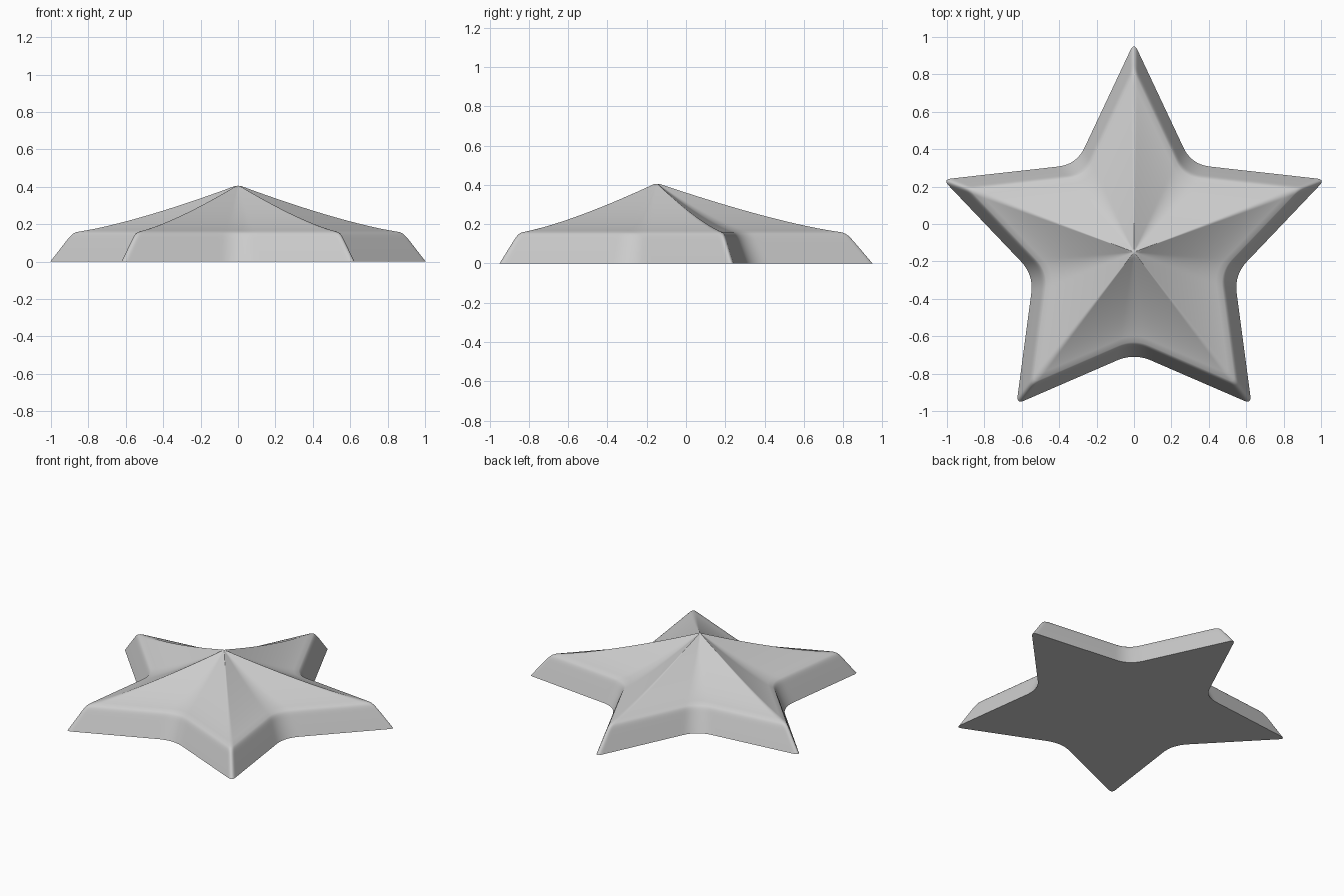
import bpy, bmesh, math
from mathutils import Vector

cube = bpy.data.objects.get("Cube")
if cube:
    bpy.data.objects.remove(cube, do_unlink=True)

APEX = Vector((0, -0.15))
APEX_Z, SHOULDER_Z = 0.41, 0.157

# Half of the star: sharp corners with fillet length, tips and notches alternating
half = [((0, 0.97), 0.045), ((0.307, 0.318), 0.1), ((1.022, 0.238), 0.045),
        ((0.536, -0.272), 0.1), ((0.628, -0.962), 0.045), ((0, -0.69), 0.1)]
corners = half + [((-x, y), d) for (x, y), d in half[-2:0:-1]]


def rounded_outline(corners, segments=10):
    """Replace every corner by a small curve and pin the straight edges."""
    points = []
    for i, (p, d) in enumerate(corners):
        p = Vector(p)
        a = (Vector(corners[i - 1][0]) - p).normalized()
        b = (Vector(corners[(i + 1) % len(corners)][0]) - p).normalized()
        points.append(p + a * d * 1.3)
        for k in range(segments + 1):
            t = k / segments
            points.append(p + a * d * (1 - t) ** 2 + b * d * t ** 2)
        points.append(p + b * d * 1.3)
    return points


# Cross-section as (scale about the apex, height): sloped wall, soft shoulder, concave top
profile = [(1, 0), (0.985, 0.019), (0.91, 0.116), (0.898, 0.13), (0.887, 0.142),
           (0.875, 0.151), (0.86, 0.158)]
for i in range(1, 15):
    s = 0.86 * (1 - i / 15)
    profile.append((s, SHOULDER_Z + (APEX_Z - SHOULDER_Z) * (1 - s / 0.88) ** 1.3))
profile.append((0.02, 0.403))

outline = rounded_outline(corners)
bm = bmesh.new()
rings = []
for s, z in profile:
    rings.append([bm.verts.new((*(APEX + (p - APEX) * s), z)) for p in outline])

# Walls and top facets, apex fan and flat underside
n = len(outline)
for low, high in zip(rings, rings[1:]):
    for i in range(n):
        j = (i + 1) % n
        bm.faces.new((low[i], low[j], high[j], high[i]))
apex = bm.verts.new((*APEX, 0.406))
for i in range(n):
    bm.faces.new((rings[-1][i], rings[-1][(i + 1) % n], apex))
bm.faces.new(rings[0])
bmesh.ops.recalc_face_normals(bm, faces=bm.faces)

mesh = bpy.data.meshes.new("star_body")
bm.to_mesh(mesh)
bm.free()
star = bpy.data.objects.new("star_body", mesh)
bpy.context.collection.objects.link(star)

# Plain grey material
grey = bpy.data.materials.new("light_grey")
grey.use_nodes = True
color = (0.6, 0.6, 0.6, 1)
grey.diffuse_color = color
grey.node_tree.nodes["Principled BSDF"].inputs["Base Color"].default_value = color
mesh.materials.append(grey)

# Smooth shading with a crisp base edge
bpy.ops.object.select_all(action='DESELECT')
star.select_set(True)
bpy.context.view_layer.objects.active = star
bpy.ops.object.shade_smooth_by_angle(angle=math.radians(50))
